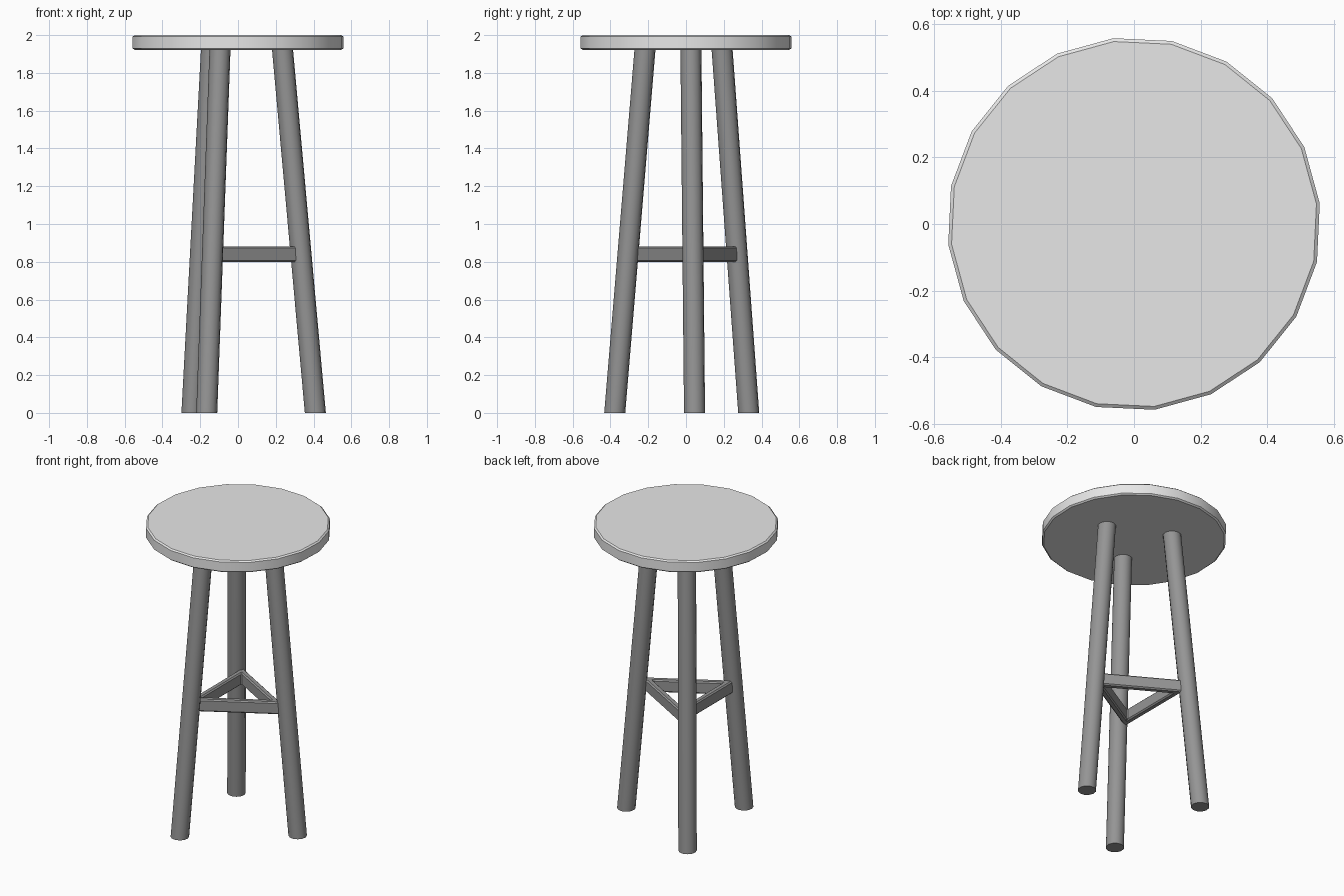
import bpy, bmesh, math
from mathutils import Vector

if "Cube" in bpy.data.objects:
    bpy.data.objects.remove(bpy.data.objects["Cube"], do_unlink=True)

TURN = math.radians(6.3)


def make_material(name, value):
    mat = bpy.data.materials.new(name)
    mat.use_nodes = True
    mat.diffuse_color = (value, value, value, 1)
    mat.node_tree.nodes["Principled BSDF"].inputs["Base Color"].default_value = (value, value, value, 1)
    return mat


def polar(radius, angle, z):
    return Vector((radius * math.cos(angle), radius * math.sin(angle), z))


def ring(bm, centre, radius, sides, phase=0.0):
    return [bm.verts.new(centre + polar(radius, phase + math.tau * i / sides, 0)) for i in range(sides)]


def bridge(bm, a, b):
    for i in range(len(a)):
        j = (i + 1) % len(a)
        bm.faces.new((a[i], a[j], b[j], b[i]))


def finish(bm, name, mat, smooth_angle=None):
    bmesh.ops.recalc_face_normals(bm, faces=bm.faces)
    mesh = bpy.data.meshes.new(name)
    bm.to_mesh(mesh)
    bm.free()
    obj = bpy.data.objects.new(name, mesh)
    bpy.context.collection.objects.link(obj)
    mesh.materials.append(mat)
    if smooth_angle:
        bpy.ops.object.select_all(action="DESELECT")
        obj.select_set(True)
        bpy.context.view_layer.objects.active = obj
        bpy.ops.object.shade_smooth_by_angle(angle=math.radians(smooth_angle))
    return obj


def lofted_solid(name, sections, sides, phase, mat):
    """Capped solid through horizontal (centre, radius) sections."""
    bm = bmesh.new()
    rings = [ring(bm, c, r, sides, phase) for c, r in sections]
    for a, b in zip(rings, rings[1:]):
        bridge(bm, a, b)
    bm.faces.new(rings[0])
    bm.faces.new(rings[-1])
    return finish(bm, name, mat, 32)


seat_grey = make_material("light grey", 0.8)
leg_grey = make_material("dark grey", 0.3)

# Round seat with chamfered rims
profile = [(1.922, 0.551), (1.93, 0.561), (1.992, 0.561), (2.0, 0.551)]
lofted_solid("seat", [(Vector((0, 0, z)), r) for z, r in profile], 20, TURN, seat_grey)

# Three splayed legs, cut level at the floor and under the seat
for i, name in enumerate(("left_leg", "back_leg", "front_leg")):
    angle = TURN + math.tau * i / 3
    foot, head = polar(0.412, angle, 0), polar(0.237, angle, 1.925)
    lofted_solid(name, [(foot, 0.056), (head, 0.056)], 12, angle, leg_grey)

# Triangular stretcher frame with mitred, chamfered corners
bm = bmesh.new()
outer, thickness = 0.322, 0.04
inner = outer - 2 * thickness
loops = [ring(bm, Vector((0, 0, z)), r, 3)
         for z, r in ((0.8, outer), (0.882, outer), (0.882, inner), (0.8, inner))]
for i in range(4):
    bridge(bm, loops[i], loops[(i + 1) % 4])
bmesh.ops.recalc_face_normals(bm, faces=bm.faces)
edges = [e for e in bm.edges if e.calc_face_angle(0) > 0.5]
bmesh.ops.bevel(bm, geom=edges, offset=0.008, segments=1, affect="EDGES", clamp_overlap=True)
finish(bm, "stretcher_frame", leg_grey)
